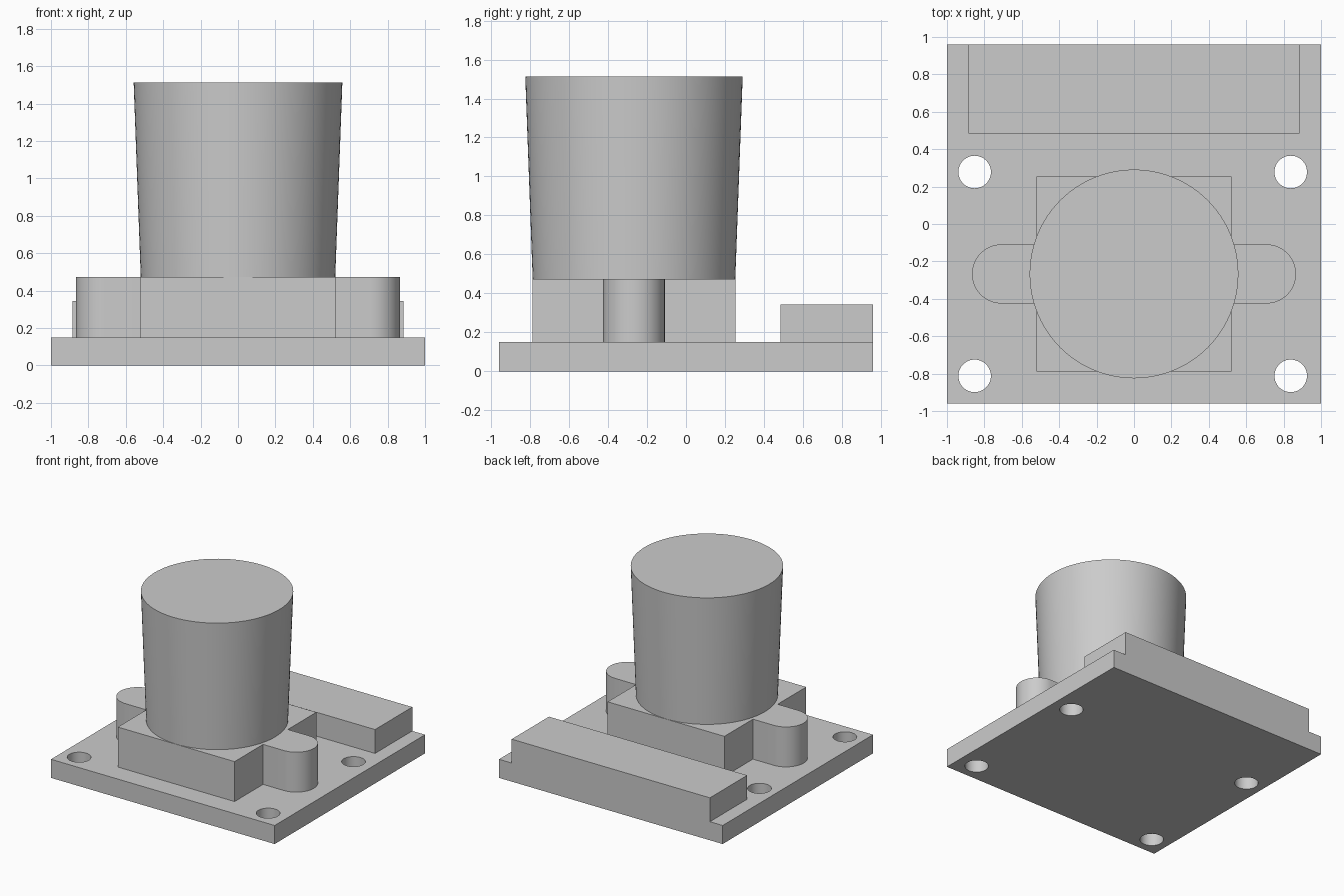
import bpy
import bmesh
from math import radians, sin, cos, pi
from mathutils import Matrix

cube = bpy.data.objects.get("Cube")
if cube:
    bpy.data.objects.remove(cube, do_unlink=True)

# One plain grey for the whole module
GREY = (0.6, 0.6, 0.6, 1)
grey = bpy.data.materials.new("plain_grey")
grey.use_nodes = True
grey.diffuse_color = GREY
grey.node_tree.nodes["Principled BSDF"].inputs["Base Color"].default_value = GREY

PLATE_TOP = 0.15
HOUSING_TOP = 0.473
LENS_Y = -0.267
HOLE_R = 0.087


def finish(name, bm, smooth=False):
    bmesh.ops.recalc_face_normals(bm, faces=bm.faces)
    mesh = bpy.data.meshes.new(name)
    bm.to_mesh(mesh)
    bm.free()
    mesh.materials.append(grey)
    obj = bpy.data.objects.new(name, mesh)
    bpy.context.collection.objects.link(obj)
    if smooth:
        bpy.ops.object.select_all(action="DESELECT")
        obj.select_set(True)
        bpy.context.view_layer.objects.active = obj
        bpy.ops.object.shade_smooth_by_angle(angle=radians(30))
    return obj


def prism(name, outline, z0, z1, smooth=False):
    """Extrude a flat outline from z0 up to z1."""
    bm = bmesh.new()
    face = bm.faces.new([bm.verts.new((x, y, z0)) for x, y in outline])
    top = bmesh.ops.extrude_face_region(bm, geom=[face])["geom"]
    for v in top:
        if isinstance(v, bmesh.types.BMVert):
            v.co.z = z1
    return finish(name, bm, smooth)


def box(name, x, y0, y1, z0, z1):
    return prism(name, [(-x, y0), (x, y0), (x, y1), (-x, y1)], z0, z1)


def cone(bm, x, y, z0, z1, r0, r1, segments):
    bmesh.ops.create_cone(bm, cap_ends=True, segments=segments,
                          radius1=r0, radius2=r1, depth=z1 - z0,
                          matrix=Matrix.Translation((x, y, (z0 + z1) / 2)))


# Base plate with four through holes
plate = box("base_plate", 1, -0.96, 0.96, 0, PLATE_TOP)
bm = bmesh.new()
for x in (-0.852, 0.838):
    for y in (-0.812, 0.278):
        cone(bm, x, y, -0.1, PLATE_TOP + 0.1, HOLE_R, HOLE_R, 48)
cutter = finish("hole_cutter", bm)
cutter.hide_render = True
mod = plate.modifiers.new("screw_holes", "BOOLEAN")
mod.operation = "DIFFERENCE"
mod.solver = "EXACT"
mod.object = cutter
bpy.ops.object.select_all(action="DESELECT")
plate.select_set(True)
bpy.context.view_layer.objects.active = plate
bpy.ops.object.modifier_apply(modifier=mod.name)
bpy.data.objects.remove(cutter, do_unlink=True)
bpy.ops.object.shade_smooth_by_angle(angle=radians(30))

# Connector block flush with the back edge
box("connector_block", 0.886, 0.484, 0.96, PLATE_TOP, 0.343)

# Square lens housing
box("lens_housing", 0.522, LENS_Y - 0.522, LENS_Y + 0.522, PLATE_TOP, HOUSING_TOP)

# Round-ended mounting ears on both sides of the housing
EAR_R = 0.158
EAR_X = 0.866 - EAR_R
for side, name in ((1, "left_ear"), (-1, "right_ear")):
    outline = [(side * 0.522, LENS_Y - EAR_R)]
    for i in range(33):
        a = -pi / 2 + pi * i / 32
        outline.append((side * (EAR_X + EAR_R * cos(a)), LENS_Y + EAR_R * sin(a)))
    outline.append((side * 0.522, LENS_Y + EAR_R))
    prism(name, outline, PLATE_TOP, HOUSING_TOP, smooth=True)

# Lens barrel, slightly wider at the top
bm = bmesh.new()
cone(bm, 0, LENS_Y, HOUSING_TOP, 1.513, 0.52, 0.558, 96)
finish("lens_barrel", bm, smooth=True)
